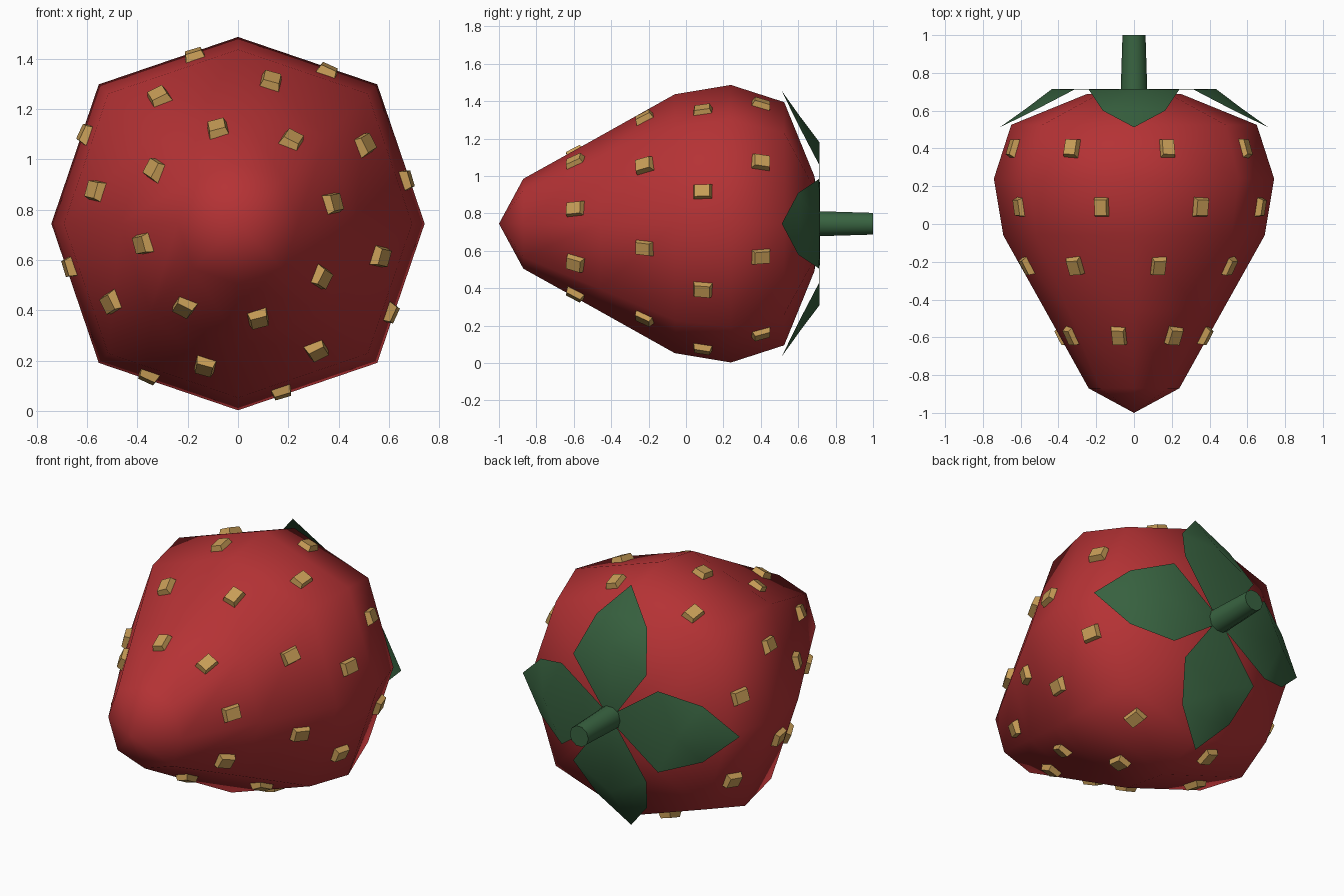
import bpy, bmesh, math
from mathutils import Vector, Matrix
from mathutils.bvhtree import BVHTree

if "Cube" in bpy.data.objects:
    bpy.data.objects.remove(bpy.data.objects["Cube"])

CZ = 0.745  # height of the fruit's long axis


def material(name, rgb):
    m = bpy.data.materials.new(name)
    m.diffuse_color = (*rgb, 1)
    m.use_nodes = True
    m.node_tree.nodes["Principled BSDF"].inputs["Base Color"].default_value = m.diffuse_color
    return m


RED = material("berry red", (0.46, 0.032, 0.035))
GREEN = material("leaf green", (0.04, 0.125, 0.052))
TAN = material("seed tan", (0.58, 0.34, 0.095))


def finish(bm, name, mat, smooth_angle=None, recalc=True):
    if recalc:
        bmesh.ops.recalc_face_normals(bm, faces=bm.faces)
    me = bpy.data.meshes.new(name)
    bm.to_mesh(me)
    bm.free()
    me.materials.append(mat)
    ob = bpy.data.objects.new(name, me)
    bpy.context.collection.objects.link(ob)
    if smooth_angle:
        bpy.ops.object.select_all(action='DESELECT')
        ob.select_set(True)
        bpy.context.view_layer.objects.active = ob
        bpy.ops.object.shade_smooth_by_angle(angle=math.radians(smooth_angle))
    return ob


def lathe(bm, profile, sides, diagonal=1.0):
    """Skin rings of (y, radius) around the long axis; zero radius is a pole."""
    rings = []
    for y, r in profile:
        if r == 0:
            rings.append([bm.verts.new((0, y, CZ))] * sides)
            continue
        ring = []
        for i in range(sides):
            a = 2 * math.pi * i / sides
            k = r * (diagonal if i % 2 else 1)
            ring.append(bm.verts.new((k * math.cos(a), y, CZ + k * math.sin(a))))
        rings.append(ring)
    for p, q in zip(rings, rings[1:]):
        for i in range(sides):
            j = (i + 1) % sides
            corners = list(dict.fromkeys((p[i], p[j], q[j], q[i])))
            bm.faces.new(corners)


# Fruit body: eight sided, with slightly bulging diagonals
bm = bmesh.new()
lathe(bm, [(-1, 0), (-0.87, 0.24), (-0.46, 0.468), (-0.06, 0.692), (0.24, 0.742),
           (0.525, 0.65), (0.688, 0.25), (0.70, 0)], 8, 1.055)
bmesh.ops.recalc_face_normals(bm, faces=bm.faces)
tree = BVHTree.FromBMesh(bm)
finish(bm, "fruit_body", RED, 80)

# Seeds: four staggered rings of tapered blocks set on the skin
bm = bmesh.new()
for y, offset in ((-0.59, 12), (-0.22, 32), (0.09, 14.5), (0.40, 29.5)):
    for k in range(8):
        a = math.radians(offset + 45 * k)
        out = Vector((math.cos(a), 0, math.sin(a)))
        hit, normal, _, _ = tree.ray_cast(Vector((0, y, CZ)) + out * 2, -out)
        side = Vector((-math.sin(a), 0, math.cos(a)))
        normal = (normal - side * normal.dot(side) * 0.5).normalized()
        along = side.cross(normal).normalized()
        side = normal.cross(along)
        frame = Matrix((side, along, normal)).transposed().to_4x4()
        frame.translation = hit
        block = bmesh.ops.create_cube(bm, size=1)["verts"]
        for v in block:
            taper = 0.72 if v.co.z > 0 else 1
            v.co = Vector((v.co.x * 0.09 * taper, v.co.y * 0.115 * taper,
                           0.03 if v.co.z > 0 else -0.025))
        bmesh.ops.transform(bm, matrix=frame, verts=block)
finish(bm, "seeds", TAN, 30)

# Calyx: four folded leaves, each (half width, y, distance from the axis)
edge = [(0.05, 0.712, 0.05), (0.24, 0.712, 0.315), (0.165, 0.60, 0.53)]
rib = [(0, 0.716, 0.05), (0, 0.714, 0.435), (0, 0.61, 0.573), (0, 0.512, 0.71)]
bm = bmesh.new()
for k in range(4):
    turn = Matrix.Rotation(k * math.pi / 2, 4, 'Y')
    place = Matrix.Translation((0, 0, CZ)) @ turn
    mid = [bm.verts.new(place @ Vector(p)) for p in rib]
    for s in (1, -1):
        e = [bm.verts.new(place @ Vector((s * w, y, r))) for w, y, r in edge]
        for quad in ((mid[0], mid[1], e[1], e[0]), (mid[1], mid[2], e[2], e[1]),
                     (mid[2], mid[3], e[2])):
            f = bm.faces.new(quad)
            f.normal_update()
            if f.normal.y < 0:
                f.normal_flip()
finish(bm, "calyx_leaves", GREEN, 60, recalc=False)

# Stem: short tapered rod at the back
bm = bmesh.new()
lathe(bm, [(0.69, 0), (0.69, 0.072), (0.715, 0.07), (1.0, 0.061), (1.0, 0)], 10)
finish(bm, "stem", GREEN, 50)
